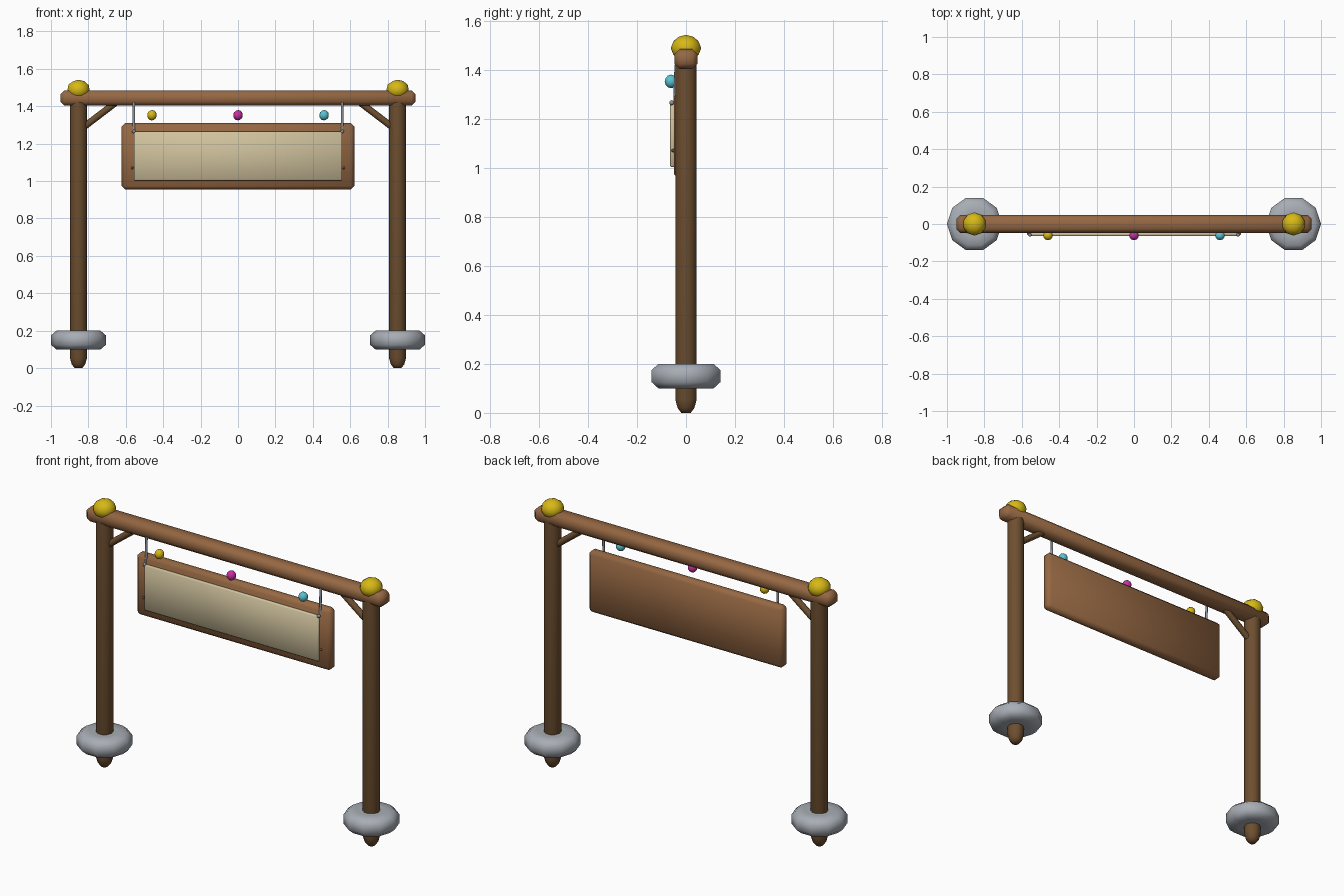
import bpy, bmesh, math
from mathutils import Vector

if "Cube" in bpy.data.objects:
    bpy.data.objects.remove(bpy.data.objects["Cube"])


def material(name, rgb):
    m = bpy.data.materials.new(name)
    m.diffuse_color = (*rgb, 1)
    m.use_nodes = True
    m.node_tree.nodes["Principled BSDF"].inputs["Base Color"].default_value = m.diffuse_color
    return m


LIGHT_WOOD = material("light wood", (0.305, 0.138, 0.056))
DARK_WOOD = material("dark wood", (0.155, 0.078, 0.029))
CREAM = material("cream panel", (0.63, 0.54, 0.34))
STONE = material("grey stone", (0.39, 0.42, 0.46))
METAL = material("grey metal", (0.28, 0.30, 0.33))
YELLOW = material("yellow", (0.68, 0.48, 0.008))
MAGENTA = material("magenta", (0.61, 0.026, 0.37))
CYAN = material("cyan", (0.10, 0.55, 0.65))


def finish(bm, name, mat, angle=65):
    bmesh.ops.recalc_face_normals(bm, faces=bm.faces)
    me = bpy.data.meshes.new(name)
    bm.to_mesh(me)
    bm.free()
    me.materials.append(mat)
    ob = bpy.data.objects.new(name, me)
    bpy.context.collection.objects.link(ob)
    bpy.ops.object.select_all(action='DESELECT')
    ob.select_set(True)
    bpy.context.view_layer.objects.active = ob
    bpy.ops.object.shade_smooth_by_angle(angle=math.radians(angle))
    return ob


def box(name, lo, hi, bevel, mat):
    """Chamfered box between two corners."""
    bm = bmesh.new()
    bmesh.ops.create_cube(bm, size=1)
    for v in bm.verts:
        v.co = [(a + b) / 2 + c * (b - a) for a, b, c in zip(lo, hi, v.co)]
    bmesh.ops.bevel(bm, geom=bm.edges[:], offset=bevel, segments=1,
                    profile=0.5, affect='EDGES')
    return finish(bm, name, mat)


def lathe(name, x, profile, sides, mat):
    """Closed turned shape around a vertical axis; profile is (radius, z)."""
    bm = bmesh.new()
    rings = [[bm.verts.new((x + r * math.cos(2 * math.pi * i / sides),
                            r * math.sin(2 * math.pi * i / sides), z))
              for i in range(sides)] for r, z in profile]
    for a, b in zip(rings, rings[1:]):
        for i in range(sides):
            j = (i + 1) % sides
            bm.faces.new((a[i], a[j], b[j], b[i]))
    bm.faces.new(rings[0])
    bm.faces.new(rings[-1])
    return finish(bm, name, mat)


def ball(name, centre, scale, mat, detail=2):
    bm = bmesh.new()
    bmesh.ops.create_icosphere(bm, subdivisions=detail, radius=1)
    for v in bm.verts:
        v.co = Vector(centre) + Vector([a * b for a, b in zip(v.co, scale)])
    return finish(bm, name, mat)


def rod(name, start, end, radius, sides, mat):
    start, end = Vector(start), Vector(end)
    d = end - start
    bm = bmesh.new()
    bmesh.ops.create_cone(bm, cap_ends=True, segments=sides, radius1=radius,
                          radius2=radius, depth=d.length)
    rot = d.to_track_quat('Z', 'Y')
    for v in bm.verts:
        v.co = rot @ v.co + (start + end) / 2
    return finish(bm, name, mat)


for side, s in (("left", -1), ("right", 1)):
    px = 0.853 * s
    # Post with rounded foot, stone collar and cap ball
    lathe(side + "_post", px, [(0.02, 0.005), (0.036, 0.02), (0.046, 0.055),
                               (0.046, 1.43)], 10, DARK_WOOD)
    lathe(side + "_stone_base", px, [(0.07, 0.1), (0.118, 0.1), (0.147, 0.125),
                                     (0.147, 0.175), (0.118, 0.2), (0.07, 0.2)],
          10, STONE)
    ball(side + "_cap_ball", (px, 0, 1.488), (0.062, 0.062, 0.054), YELLOW)
    # Diagonal brace
    rod(side + "_brace", (0.85 * s, 0, 1.27), (0.64 * s, 0, 1.43), 0.018, 8,
        DARK_WOOD)
    # Hanger rod, its bolt and a small peg low on the panel edge
    rod(side + "_hanger", (0.557 * s, -0.045, 1.26), (0.557 * s, -0.04, 1.42),
        0.007, 8, METAL)
    ball(side + "_hanger_bolt", (0.557 * s, -0.058, 1.265), (0.011,) * 3, METAL, 1)
    ball(side + "_peg", (0.566 * s, -0.052, 1.07), (0.008,) * 3, DARK_WOOD, 1)

# Top beam
box("top_beam", (-0.95, -0.047, 1.403), (0.95, 0.047, 1.484), 0.021, LIGHT_WOOD)

# Hanging board and front panel
box("sign_board", (-0.622, -0.049, 0.955), (0.622, 0.012, 1.31), 0.018, LIGHT_WOOD)
box("sign_panel", (-0.557, -0.065, 1.003), (0.557, -0.043, 1.265), 0.005, CREAM)

# Small hanging lights
for label, x, mat in (("left", -0.46, YELLOW), ("middle", 0, MAGENTA),
                      ("right", 0.46, CYAN)):
    ball(label + "_light", (x, -0.061, 1.352), (0.026, 0.026, 0.028), mat)

# Rest the feet on the ground
for ob in bpy.context.collection.objects:
    if ob.name.endswith("_post"):
        for v in ob.data.vertices:
            if v.co.z < 0.01:
                v.co.z = 0
